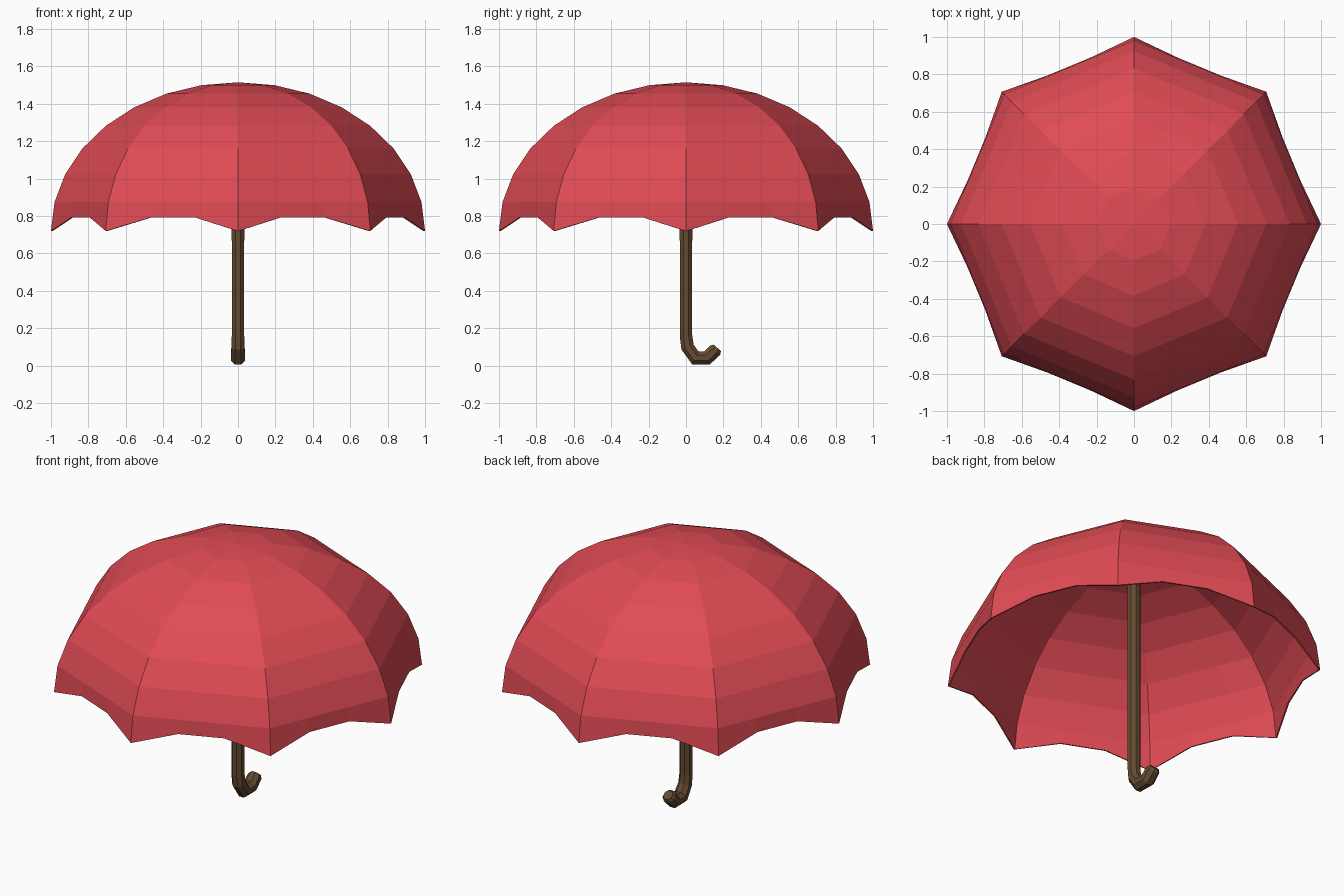
import bpy, bmesh, math
from mathutils import Vector

if "Cube" in bpy.data.objects:
    bpy.data.objects.remove(bpy.data.objects["Cube"])


def make_object(name, bm, colour):
    bmesh.ops.recalc_face_normals(bm, faces=bm.faces)
    mesh = bpy.data.meshes.new(name)
    bm.to_mesh(mesh)
    bm.free()
    mat = bpy.data.materials.new(name + "_colour")
    mat.diffuse_color = colour
    mat.use_nodes = True
    mat.node_tree.nodes["Principled BSDF"].inputs["Base Color"].default_value = mat.diffuse_color
    mesh.materials.append(mat)
    obj = bpy.data.objects.new(name, mesh)
    bpy.context.collection.objects.link(obj)
    return obj


# Canopy: eight flat panels, each three segments wide, with a scalloped rim
RIBS, SEGS, ROWS = 8, 3, 8
RIM_Z, HEIGHT = 0.72, 0.795


def rib_point(rib, row):
    a = 2 * math.pi * rib / RIBS
    t = math.pi / 2 * row / ROWS
    return Vector((math.sin(t) * math.cos(a), math.sin(t) * math.sin(a),
                   RIM_Z + HEIGHT * math.cos(t)))


bm = bmesh.new()
apex = bm.verts.new((0, 0, RIM_Z + HEIGHT))
rings = []
for row in range(1, ROWS + 1):
    ring = []
    for rib in range(RIBS):
        for s in range(SEGS):
            p = rib_point(rib, row).lerp(rib_point(rib + 1, row), s / SEGS)
            if row == ROWS and s:
                p = Vector((p.x * 0.986, p.y * 0.986, 0.793))
            ring.append(bm.verts.new(p))
    rings.append(ring)
n = RIBS * SEGS
for i in range(n):
    j = (i + 1) % n
    bm.faces.new((apex, rings[0][i], rings[0][j]))
    for upper, lower in zip(rings, rings[1:]):
        bm.faces.new((upper[i], lower[i], lower[j], upper[j]))
canopy = make_object("canopy", bm, (0.75, 0.07, 0.09, 1))
solid = canopy.modifiers.new("cloth_thickness", 'SOLIDIFY')
solid.thickness = 0.008
solid.offset = -1

# Shaft and hooked handle: an octagonal tube swept along a path (y, z, radius)
path = [(0, 1.505, 0.037), (0, 0.5, 0.036), (0, 0.16, 0.036),
        (0.008, 0.1, 0.038), (0.05, 0.041, 0.041), (0.112, 0.041, 0.041),
        (0.157, 0.083, 0.039), (0.168, 0.095, 0.028)]
SIDES = 8
bm = bmesh.new()
tube = []
for k, (y, z, r) in enumerate(path):
    a, b = path[max(k - 1, 0)], path[min(k + 1, len(path) - 1)]
    d0 = Vector((0, y - a[0], z - a[1]))
    d1 = Vector((0, b[0] - y, b[1] - z))
    tangent = (d0.normalized() + d1.normalized()).normalized()
    side = Vector((1, 0, 0))
    normal = tangent.cross(side)
    tube.append([bm.verts.new(Vector((0, y, z)) + r * (
        side * math.cos((s + 0.5) * math.tau / SIDES) +
        normal * math.sin((s + 0.5) * math.tau / SIDES))) for s in range(SIDES)])
for lo, hi in zip(tube, tube[1:]):
    for s in range(SIDES):
        t = (s + 1) % SIDES
        bm.faces.new((lo[s], lo[t], hi[t], hi[s]))
bm.faces.new(tube[0])
bm.faces.new(tube[-1])
make_object("shaft_and_hook_handle", bm, (0.13, 0.07, 0.03, 1))
